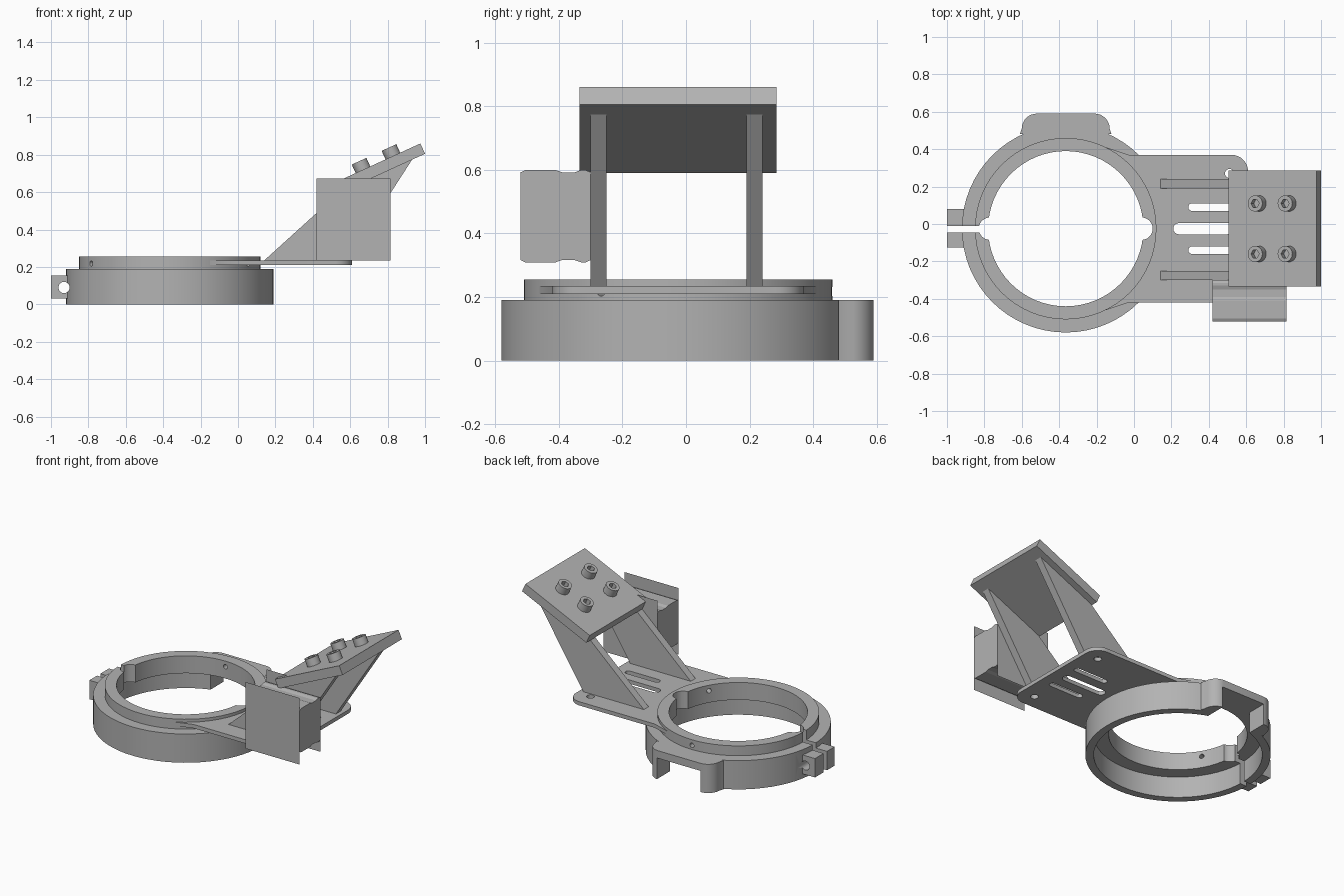
import bpy, bmesh
from math import cos, sin, pi, radians
from mathutils import Vector, Matrix

if "Cube" in bpy.data.objects:
    bpy.data.objects.remove(bpy.data.objects["Cube"])

grey = bpy.data.materials.new("plain grey")
grey.use_nodes = True
grey.diffuse_color = (0.45, 0.45, 0.45, 1)
grey.node_tree.nodes["Principled BSDF"].inputs["Base Color"].default_value = (0.45, 0.45, 0.45, 1)

CX, CY = -0.365, -0.025   # ring centre


def finish(name, bm):
    bmesh.ops.recalc_face_normals(bm, faces=bm.faces)
    mesh = bpy.data.meshes.new(name)
    bm.to_mesh(mesh)
    bm.free()
    mesh.materials.append(grey)
    ob = bpy.data.objects.new(name, mesh)
    bpy.context.collection.objects.link(ob)
    return ob


def prism(name, pts, lo, hi, axis="z"):
    """Extrude a 2D outline along an axis (remaining axes in x, y, z order)."""
    place = {"x": lambda a, b: (lo, a, b), "y": lambda a, b: (a, lo, b),
             "z": lambda a, b: (a, b, lo)}[axis]
    bm = bmesh.new()
    face = bm.faces.new([bm.verts.new(place(*p)) for p in pts])
    new = bmesh.ops.extrude_face_region(bm, geom=[face])["geom"]
    move = Vector([hi - lo if a == axis else 0 for a in "xyz"])
    bmesh.ops.translate(bm, vec=move, verts=[v for v in new if isinstance(v, bmesh.types.BMVert)])
    return finish(name, bm)


def rect(a0, a1, b0, b1):
    return [(a0, b0), (a1, b0), (a1, b1), (a0, b1)]


def arc(x, y, r, start, end, n=8):
    return [(x + r * cos(radians(start + (end - start) * i / n)),
             y + r * sin(radians(start + (end - start) * i / n))) for i in range(n + 1)]


def rod(name, start, direction, r, length, sides=24):
    """Cylinder starting at a point and running along a direction."""
    d = Vector(direction).normalized()
    bm = bmesh.new()
    mat = Matrix.Translation(Vector(start) + d * length / 2) @ d.to_track_quat("Z", "Y").to_matrix().to_4x4()
    bmesh.ops.create_cone(bm, cap_ends=True, segments=sides, radius1=r, radius2=r,
                          depth=length, matrix=mat)
    return finish(name, bm)


def lathe(name, profile, n):
    bm = bmesh.new()
    rings = [[bm.verts.new((CX + r * cos(2 * pi * i / n), CY + r * sin(2 * pi * i / n), z))
              for r, z in profile] for i in range(n)]
    m = len(profile)
    for i in range(n):
        a, b = rings[i], rings[(i + 1) % n]
        for j in range(m):
            k = (j + 1) % m
            bm.faces.new((a[j], b[j], b[k], a[k]))
    return finish(name, bm)


def combine(target, tools, operation):
    for tool in tools:
        mod = target.modifiers.new("combine", "BOOLEAN")
        mod.operation, mod.solver, mod.object = operation, "EXACT", tool
    bpy.context.view_layer.update()
    dg = bpy.context.evaluated_depsgraph_get()
    mesh = bpy.data.meshes.new_from_object(target.evaluated_get(dg))
    target.modifiers.clear()
    target.data = mesh
    for tool in tools:
        bpy.data.objects.remove(tool)


def smooth(ob):
    bpy.ops.object.select_all(action="DESELECT")
    ob.select_set(True)
    bpy.context.view_layer.objects.active = ob
    bpy.ops.object.shade_smooth_by_angle(angle=radians(20))


# Stepped clamp ring with hollow underside
collar = lathe("clamp_ring", [(0.505, 0), (0.555, 0), (0.555, 0.19), (0.485, 0.19),
                              (0.485, 0.255), (0.415, 0.255), (0.415, 0.14), (0.505, 0.14)], 64)
bump = prism("bump", [(-0.61, 0.48)] + arc(-0.52, 0.51, 0.08, 180, 90)
             + arc(-0.21, 0.51, 0.08, 90, 0) + [(-0.12, 0.48)], 0, 0.19)
ears = prism("ears", rect(-1, -0.895, -0.125, 0.08), 0.03, 0.155)
combine(collar, [bump, ears], "UNION")

# Slit, pin notches, bump opening, screw holes
cuts = [prism("slit", rect(-1.1, -0.74, -0.045, -0.01), -0.1, 0.4),
        prism("opening", rect(-0.52, -0.2, 0.3, 0.7), -0.1, 0.14),
        rod("ear_hole", (-0.93, -0.2, 0.09), (0, 1, 0), 0.03, 0.4)]
for x in (-0.77, 0.04):
    cuts.append(rod("notch", (x, CY, -0.1), (0, 0, 1), 0.06, 0.5, 32))
for a in (90, 210, 330):
    d = Vector((cos(radians(a)), sin(radians(a)), 0))
    cuts.append(rod("pin_hole", Vector((CX, CY, 0.218)) + d * 0.35, d, 0.015, 0.2, 16))
combine(collar, cuts, "DIFFERENCE")
smooth(collar)

# Base plate with rounded outer corners, slots and mounting holes
plate = prism("base_plate", [(-0.15, -0.46), (-0.03, -0.42)] + arc(0.52, -0.33, 0.09, -90, 0)
              + arc(0.52, 0.28, 0.09, 0, 90) + [(-0.03, 0.37), (-0.15, 0.41)], 0.21, 0.235)
cuts = [rod("ring_space", (CX, CY, 0), (0, 0, 1), 0.475, 0.5, 64)]
for x0, x1, y, r in ((0.31, 0.52, 0.09, 0.02), (0.24, 0.5, CY, 0.03), (0.31, 0.52, -0.14, 0.02)):
    cuts.append(prism("slot", arc(x0, y, r, 90, 270) + arc(x1, y, r, -90, 90), 0.1, 0.4))
for y in (0.27, -0.32):
    cuts.append(rod("plate_hole", (0.51, y, 0.1), (0, 0, 1), 0.024, 0.3, 20))
combine(plate, cuts, "DIFFERENCE")
smooth(plate)

# Slanted side ribs
for name, y in (("left_rib", 0.19), ("right_rib", -0.3)):
    prism(name, [(0.135, 0.23), (0.58, 0.23), (0.935, 0.78), (0.56, 0.615)], y, y + 0.05, "y")

# Tilted mounting plate
prism("tilted_plate", [(1.0, 0.805), (0.975, 0.86), (0.505, 0.645), (0.53, 0.59)], -0.335, 0.285, "y")

# Socket bolts on the tilted plate
normal = Vector((-0.416, 0, 0.909)).normalized()
for i, x in enumerate((0.668, 0.828)):
    for j, y in enumerate((0.11, -0.16)):
        base = Vector((x, y, 0.86 - (0.975 - x) * 0.457)) - normal * 0.005
        bolt = rod(f"bolt_{i}_{j}", base, normal, 0.043, 0.055)
        combine(bolt, [rod("socket", base + normal * 0.02, normal, 0.024, 0.1, 6)], "DIFFERENCE")
        smooth(bolt)

# Side bracket: an I-shaped channel with small lips
half = [(-0.52, 0.22), (-0.52, 0.138), (-0.505, 0.145), (-0.41, 0.145), (-0.39, 0.138)]
other = [(-0.71 - y - 0.03, z) for y, z in reversed(half)]
other = [(min(y + (0.0 if y < -0.3 else -0.08), -0.298), z) for y, z in other]
top = half + other
bottom = [(y, -z) for y, z in reversed(top)]
prism("side_bracket", [(y, z + 0.454) for y, z in top + bottom], 0.42, 0.815, "x")
